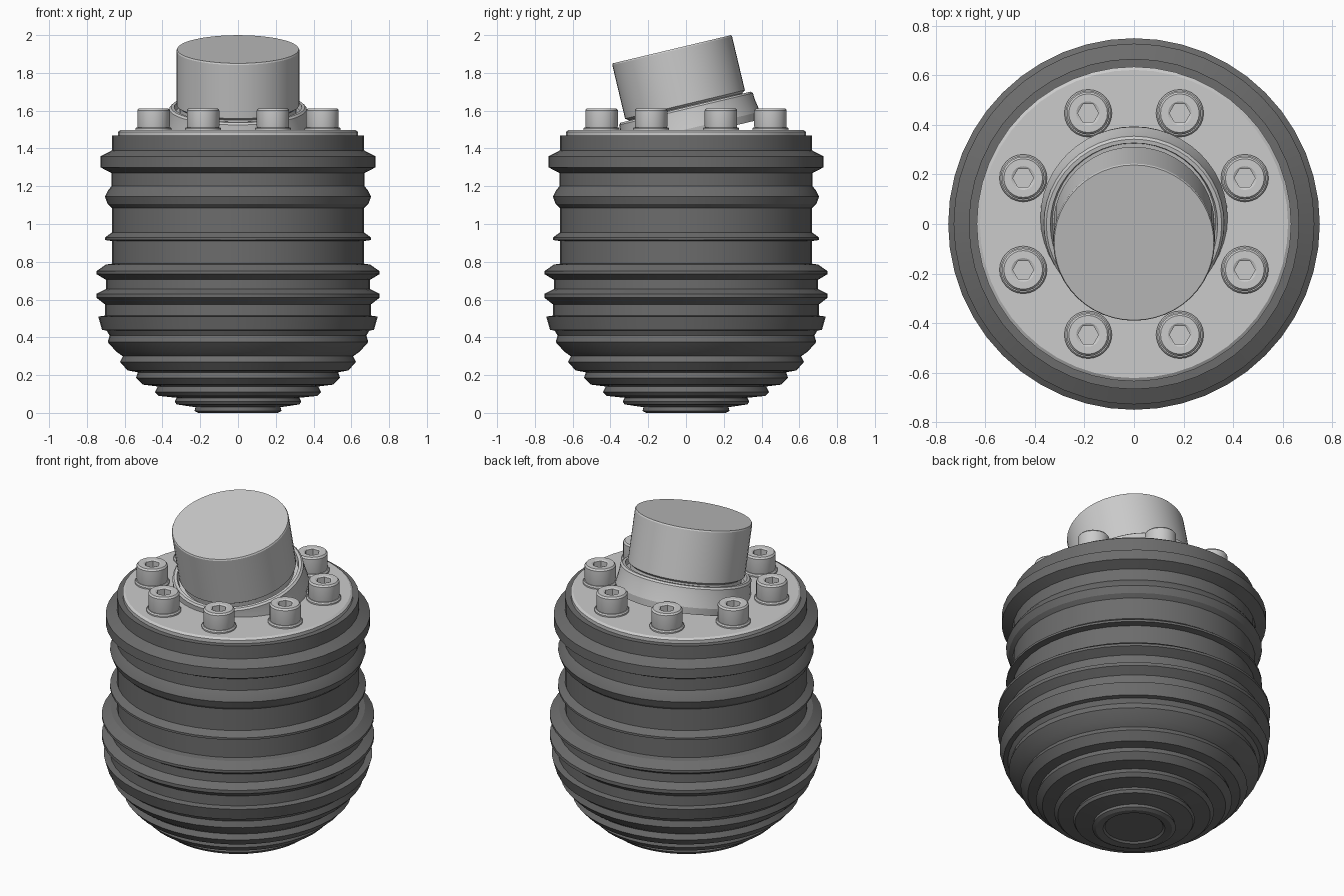
import bpy, bmesh
from math import sin, cos, pi, radians

dark = bpy.data.materials.new("dark_rubber")
dark.diffuse_color = (0.15, 0.15, 0.15, 1)


def lathe(name, profile, sides, hexes=(), mat=None):
    """Spin (r, z) points about z; rings listed in hexes become hexagonal."""
    bm = bmesh.new()
    rings = []
    for i, (r, z) in enumerate(profile):
        ring = []
        for k in range(sides):
            a = 2 * pi * k / sides
            f = cos(pi / 6) / cos(a % (pi / 3) - pi / 6) if i in hexes else 1
            ring.append(bm.verts.new((r * f * cos(a), r * f * sin(a), z)))
        rings.append(ring)
    for lo, hi in zip(rings, rings[1:]):
        for k in range(sides):
            n = (k + 1) % sides
            bm.faces.new((lo[k], lo[n], hi[n], hi[k]))
    bm.faces.new(rings[0][::-1])
    bm.faces.new(rings[-1])
    bmesh.ops.recalc_face_normals(bm, faces=bm.faces)
    me = bpy.data.meshes.new(name)
    bm.to_mesh(me)
    bm.free()
    ob = bpy.data.objects.new(name, me)
    bpy.context.collection.objects.link(ob)
    if mat:
        me.materials.append(mat)
    bpy.ops.object.select_all(action='DESELECT')
    ob.select_set(True)
    bpy.context.view_layer.objects.active = ob
    bpy.ops.object.shade_smooth_by_angle(angle=radians(20))
    return ob


# Ribbed body: stepped dome below, flanged cylinder above
body = [(0.16, 0.015), (0.17, 0.005), (0.21, 0.0), (0.23, 0.01), (0.225, 0.03),
        (0.325, 0.045), (0.335, 0.06), (0.325, 0.08),
        (0.42, 0.09), (0.44, 0.11), (0.425, 0.14),
        (0.505, 0.15), (0.54, 0.185), (0.53, 0.215),
        (0.585, 0.225), (0.625, 0.27), (0.61, 0.30),
        (0.645, 0.325), (0.69, 0.375), (0.68, 0.41),
        (0.695, 0.435), (0.72, 0.44), (0.74, 0.51), (0.705, 0.515),
        (0.705, 0.575), (0.75, 0.61), (0.75, 0.63), (0.70, 0.655),
        (0.70, 0.705), (0.75, 0.735), (0.75, 0.75), (0.70, 0.785), (0.667, 0.79),
        (0.667, 0.91), (0.705, 0.915), (0.705, 0.928), (0.668, 0.955),
        (0.668, 1.085), (0.69, 1.105), (0.705, 1.145), (0.69, 1.175), (0.67, 1.20),
        (0.67, 1.27), (0.728, 1.30), (0.728, 1.358), (0.667, 1.39),
        (0.667, 1.468), (0.60, 1.468)]
lathe("ribbed_body", body, 48, mat=dark)

# Top plate
lathe("top_plate", [(0.635, 1.44), (0.635, 1.488), (0.622, 1.497)], 48)

# Tilted neck and its collar, in axis coordinates with the neck's top at z = 0
neck = lathe("neck", [(0.31, -0.45), (0.31, -0.312), (0.326, -0.30),
                      (0.326, -0.008), (0.322, 0.0)], 48)
collar = lathe("neck_collar", [(0.37, -0.47), (0.378, -0.43), (0.366, -0.36),
                               (0.364, -0.325), (0.354, -0.315), (0.338, -0.315),
                               (0.33, -0.345), (0.30, -0.345)], 48)
for part in (neck, collar):
    part.location = (0, -0.075, 1.925)
    part.rotation_euler = (radians(13.4), 0, 0)

# Eight socket-head bolts with washers
head = [(0.083, 0.0), (0.086, 0.01), (0.086, 0.095), (0.078, 0.105),
        (0.048, 0.105), (0.042, 0.10), (0.042, 0.05)]
washer = [(0.096, 0.0), (0.096, 0.01), (0.09, 0.017)]
bolt_mesh = washer_mesh = None
for k in range(8):
    a = radians(22.5 + 45 * k)
    pos = (0.484 * cos(a), 0.484 * sin(a))
    b = lathe(f"socket_bolt_{k + 1}", head, 24, hexes=(5, 6))
    b.location = (*pos, 1.507)
    w = lathe(f"bolt_washer_{k + 1}", washer, 24)
    w.location = (*pos, 1.495)
